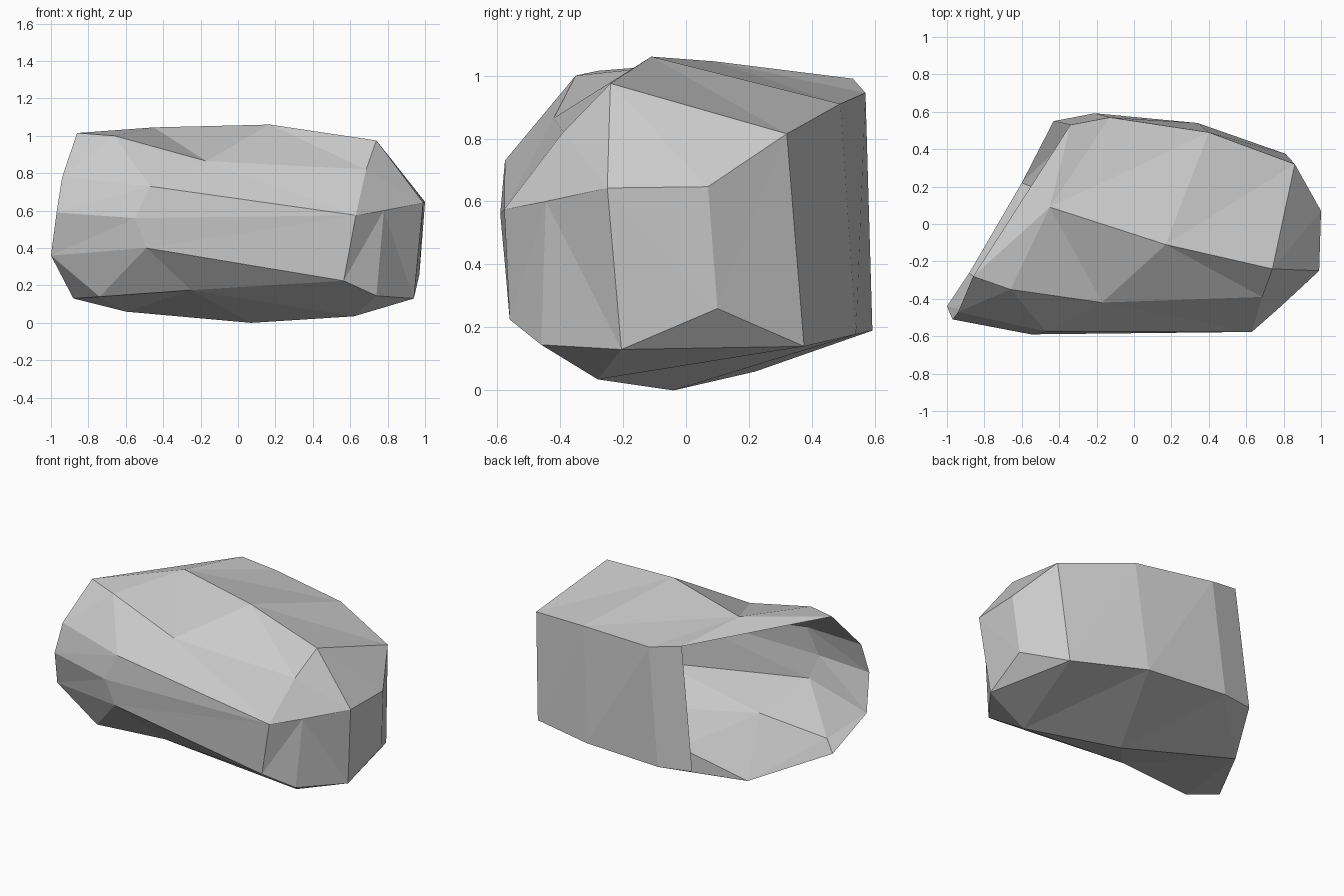
import bpy
import bmesh

if "Cube" in bpy.data.objects:
    bpy.data.objects.remove(bpy.data.objects["Cube"])

# Cross-sections of the open shell, from the slanted mouth (left) to the closed end.
# Each runs: back top, over the front, underneath, back bottom.
mouth = [(-.34, .53, .99), (-.86, -.28, 1.015), (-.86, -.28, 1.015), (-.94, -.47, .78), (-.97, -.51, .59),
         (-1, -.44, .36), (-.88, -.26, .13), (-.6, .22, .06), (-.43, .55, .2)]
collar = [(-.13, .57, .945), (-.45, .09, 1.045), (-.66, -.35, 1.0), (-.47, -.575, .73), (-.55, -.59, .56),
          (-.49, -.575, .4), (-.74, -.4, .14), (-.6, .22, .06), (-.21, .592, .19)]
middle = [(.4, .49, .91), (.17, -.11, 1.06), (-.17, -.42, .865), (.63, -.577, .575), (.63, -.577, .575),
          (.565, -.56, .225), (-.25, -.4, .175), (.07, -.04, 0), (.34, .54, .178)]
shoulder = [(.86, .32, .815), (.74, -.24, .975), (.685, -.39, .82), (.63, -.577, .575), (.78, -.445, .6),
            (.74, -.46, .145), (.62, -.28, .035), (.62, -.28, .035), (.81, .375, .14)]
P, Q, R, S = (1, .07, .647), (.99, -.25, .643), (.94, -.205, .13), (.97, .1, .26)
end = [P, Q, Q, Q, Q, R, R, R, S]
sections = [mouth, collar, middle, shoulder, end]

bm = bmesh.new()
verts = {}


def add_face(*points):
    """Add a triangle, sharing corners and skipping collapsed ones."""
    if len(set(points)) < 3:
        return
    for p in points:
        if p not in verts:
            verts[p] = bm.verts.new(p)
    bm.faces.new([verts[p] for p in points])


# Skin neighbouring sections with triangles
for k, (a, b) in enumerate(zip(sections, sections[1:])):
    for i in range(9):
        j = (i + 1) % 9
        flip = i in (1, 5) or (k, i) in ((0, 0), (3, 4))
        if flip:
            add_face(a[i], a[j], b[j])
            add_face(a[i], b[j], b[i])
        else:
            add_face(a[i], a[j], b[i])
            add_face(a[j], b[j], b[i])

# Close the far end; the mouth stays open
add_face(P, Q, S)
add_face(Q, R, S)

bmesh.ops.recalc_face_normals(bm, faces=bm.faces[:])
side = min(bm.faces, key=lambda f: f.calc_center_median().y)
if side.normal.y > 0:
    bmesh.ops.reverse_faces(bm, faces=bm.faces[:])
mesh = bpy.data.meshes.new("hollow_shell")
bm.to_mesh(mesh)
bm.free()
shell = bpy.data.objects.new("hollow_shell", mesh)
bpy.context.collection.objects.link(shell)
